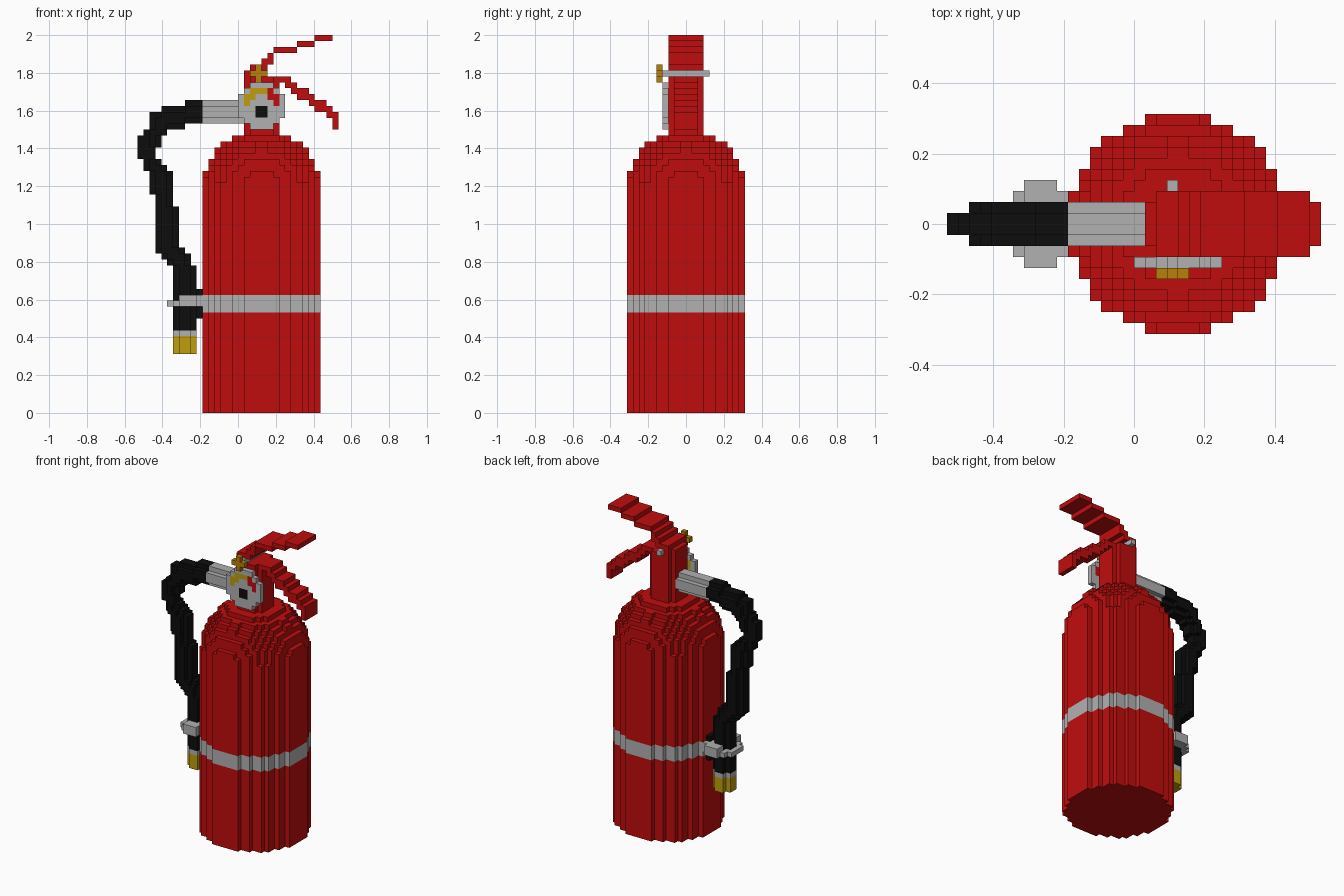
import bpy, bmesh
from mathutils import Vector

cube = bpy.data.objects.get("Cube")
if cube:
    bpy.data.objects.remove(cube)

V = 1 / 32  # size of one block


def material(name, rgb):
    m = bpy.data.materials.new(name)
    m.use_nodes = True
    m.diffuse_color = (*rgb, 1)
    bsdf = next(n for n in m.node_tree.nodes if n.type == 'BSDF_PRINCIPLED')
    bsdf.inputs["Base Color"].default_value = (*rgb, 1)
    bsdf.inputs["Roughness"].default_value = 0.7
    return m


RED = material("red", (0.53, 0.004, 0.004))
GREY = material("light grey", (0.44, 0.44, 0.44))
BLACK = material("black", (0.004, 0.004, 0.004))
YELLOW = material("yellow", (0.52, 0.34, 0.004))
GOLD = material("gold", (0.48, 0.22, 0.003))


def box(x0, x1, y0, y1, z0, z1):
    return {(x, y, z) for x in range(x0, x1) for y in range(y0, y1) for z in range(z0, z1)}


def disc(cx, cy, r2, z0, z1):
    """Round stack of blocks; r2 is the squared radius."""
    return {(x, y, z) for x, y, z in box(-20, 20, -12, 12, z0, z1)
            if (x + .5 - cx) ** 2 + (y + .5 - cy) ** 2 < r2}


def build(name, cells, *mats, colour=lambda c: 0):
    """Skin a set of blocks with outer faces, merging the flat areas."""
    bm = bmesh.new()
    verts = {}

    def vert(p):
        key = tuple(p)
        if key not in verts:
            verts[key] = bm.verts.new(Vector(key) * V)
        return verts[key]

    for c in sorted(cells):
        for axis in range(3):
            for side in (0, 1):
                n = list(c)
                n[axis] += 2 * side - 1
                if tuple(n) in cells:
                    continue
                a, b = (axis + 1) % 3, (axis + 2) % 3
                ring = []
                for da, db in ((0, 0), (1, 0), (1, 1), (0, 1)):
                    p = list(c)
                    p[axis] += side
                    p[a] += da
                    p[b] += db
                    ring.append(vert(p))
                face = bm.faces.new(ring if side else ring[::-1])
                face.material_index = colour(c)
    bmesh.ops.dissolve_limit(bm, angle_limit=0.01, verts=bm.verts[:], edges=bm.edges[:],
                             delimit={'MATERIAL'})
    mesh = bpy.data.meshes.new(name)
    for m in mats:
        mesh.materials.append(m)
    bm.to_mesh(mesh)
    bm.free()
    bpy.context.collection.objects.link(bpy.data.objects.new(name, mesh))


# Tank: straight cylinder, domed shoulder and a grey band
tank = disc(4, 0, 100, 0, 38)
for z in range(38, 47):
    tank |= disc(4, 0, 100 - (z + .5 - 38) ** 2, z, z + 1)
build("tank", tank, RED, GREY, colour=lambda c: int(17 <= c[2] < 20))

# Valve neck
build("valve_neck", disc(4, 0, 9, 47, 57), RED)

# Upper lever: rising steps
upper = box(1, 2, -2, 2, 57, 58) | box(2, 3, -3, 3, 57, 58)
for x0, x1, z0, z1 in ((2, 4, 58, 59), (4, 5, 58, 60), (5, 6, 59, 61),
                       (6, 10, 61, 62), (10, 13, 62, 63), (13, 16, 63, 64)):
    upper |= box(x0, x1, -3, 3, z0, z1)
build("upper_lever", upper, RED)

# Lower handle: falling steps
lower = set()
for x0, x1, z0, z1 in ((6, 9, 56, 57), (8, 10, 55, 56), (9, 12, 54, 55), (10, 13, 53, 54),
                       (12, 15, 52, 53), (13, 16, 51, 52), (15, 17, 50, 51), (16, 17, 48, 50)):
    lower |= box(x0, x1, -2, 2, z0, z1)
build("lower_handle", lower, RED)

# Safety pin: rod through the valve with a cross-shaped grip
build("pin_rod", box(3, 4, -4, 4, 57, 58), GREY)
build("pin_grip", box(2, 5, -5, -4, 57, 58) | box(3, 4, -5, -4, 56, 59), GOLD)


# Gauge: upright disc with an arc scale and a dark hub
def gauge_colour(c):
    x, _, z = c
    if x in (3, 4) and z in (50, 51):
        return 1
    if (z == 54 and 2 <= x < 5) or (z == 53 and 1 <= x < 3) or (z, x) == (52, 1):
        return 2
    if (z, x) in ((54, 5), (53, 5), (53, 6), (52, 6)):
        return 3
    return 0


gauge = {(x, -4, y + 52) for x, y, _ in disc(4, 0, 16, 0, 1)}
build("gauge", gauge, GREY, BLACK, YELLOW, RED, colour=gauge_colour)

# Hose connector: round bar lying along x
build("hose_connector", box(-6, 1, -2, 2, 50, 52) | box(-6, 1, -1, 1, 49, 53), GREY)

# Hose: side outline by height, thicker in the middle than at the rim
outline = set()
for z0, z1, x0, x1 in ((52, 53, -9, -6), (51, 52, -13, -6), (49, 51, -15, -6), (48, 49, -15, -9),
                       (47, 48, -16, -12), (45, 47, -17, -13), (43, 45, -17, -14),
                       (42, 43, -16, -13), (41, 42, -16, -12), (37, 41, -15, -11),
                       (35, 37, -14, -11), (28, 35, -14, -10), (27, 28, -14, -9),
                       (26, 27, -13, -8), (25, 26, -12, -8), (14, 25, -11, -7)):
    outline |= {(x, z) for x in range(x0, x1) for z in range(z0, z1)}
hose = set()
for x, z in outline:
    core = all(n in outline or n[0] >= -6 or n[1] < 14
               for n in ((x - 1, z), (x + 1, z), (x, z - 1), (x, z + 1)))
    half = 2 if core and x >= -15 else 1
    hose |= box(x, x + 1, -half, half, z, z + 1)
build("hose", hose, BLACK)

# Nozzle: grey collar above a yellow tip
nozzle = box(-10, -8, -2, 2, 10, 14) | box(-11, -7, -1, 1, 10, 14)
build("nozzle", nozzle, YELLOW, GREY, colour=lambda c: int(c[2] == 13))

# Hose clip and the bracket that joins it to the tank
clip = {c for c in disc(-8.5, 0, 13.5, 18, 20) if c[0] < -6 and (c[2] == 18 or c[0] >= -10)}
build("hose_clip", clip, GREY)
build("clip_bracket", box(-7, -6, -2, 2, 16, 18) | box(-7, -6, -2, 2, 20, 21), BLACK)
